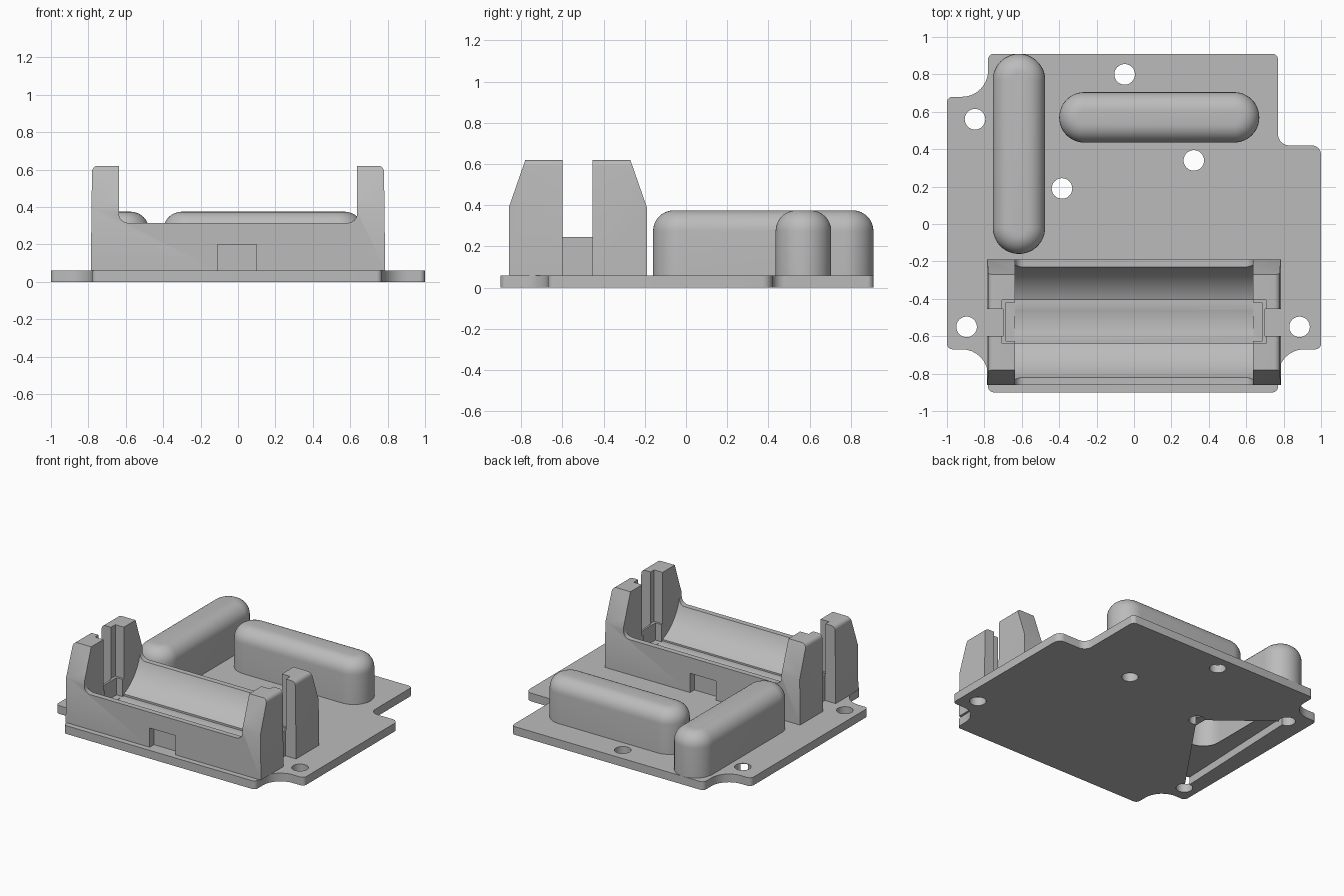
import bpy, bmesh
from math import sin, cos, pi, radians
from mathutils import Vector

if "Cube" in bpy.data.objects:
    bpy.data.objects.remove(bpy.data.objects["Cube"])

grey = bpy.data.materials.new("light_grey")
grey.use_nodes = True
grey.diffuse_color = (0.5, 0.5, 0.5, 1)
grey.node_tree.nodes["Principled BSDF"].inputs["Base Color"].default_value = (0.5, 0.5, 0.5, 1)


def finish(name, bm):
    bmesh.ops.recalc_face_normals(bm, faces=bm.faces)
    mesh = bpy.data.meshes.new(name)
    bm.to_mesh(mesh)
    bm.free()
    mesh.materials.append(grey)
    obj = bpy.data.objects.new(name, mesh)
    bpy.context.collection.objects.link(obj)
    return obj


def prism(name, points, low, high, axis="z"):
    """Extrude a 2D outline along z (x,y), x (y,z) or y (x,z)."""
    place = {"z": lambda a, b, h: (a, b, h), "x": lambda a, b, h: (h, a, b),
             "y": lambda a, b, h: (a, h, b)}[axis]
    bm = bmesh.new()
    ends = [[bm.verts.new(place(a, b, h)) for a, b in points] for h in (low, high)]
    for ring in ends:
        bm.faces.new(ring)
    n = len(points)
    for i in range(n):
        j = (i + 1) % n
        bm.faces.new((ends[0][i], ends[0][j], ends[1][j], ends[1][i]))
    return finish(name, bm)


def box(name, x0, x1, y0, y1, z0, z1):
    return prism(name, [(x0, y0), (x1, y0), (x1, y1), (x0, y1)], z0, z1)


def circle(cx, cy, r, n=48):
    return [(cx + r * cos(2 * pi * i / n), cy + r * sin(2 * pi * i / n)) for i in range(n)]


def rounded(corners, steps=8):
    """Right-angled outline with a fillet radius at every corner."""
    out = []
    for i, (x, y, r) in enumerate(corners):
        p = Vector((x, y))
        a = (Vector(corners[i - 1][:2]) - p).normalized()
        b = (Vector(corners[(i + 1) % len(corners)][:2]) - p).normalized()
        if r == 0:
            out.append((x, y))
            continue
        centre = p + (a + b) * r
        for k in range(steps + 1):
            t = k / steps * pi / 2
            out.append(tuple(centre - b * r * cos(t) - a * r * sin(t)))
    return out


def combine(obj, other, operation="DIFFERENCE", remove=True):
    mod = obj.modifiers.new("cut", "BOOLEAN")
    mod.operation, mod.solver, mod.object = operation, "EXACT", other
    bpy.context.view_layer.objects.active = obj
    bpy.ops.object.modifier_apply(modifier=mod.name)
    if remove:
        bpy.data.objects.remove(other)


def smooth(obj):
    bpy.ops.object.select_all(action="DESELECT")
    obj.select_set(True)
    bpy.context.view_layer.objects.active = obj
    bpy.ops.object.shade_smooth_by_angle(angle=radians(30))


def pill(name, x0, x1, y0, y1, z0, z1, fillet, closed=False):
    """Stadium-shaped cover with a rounded top edge."""
    r = min(x1 - x0, y1 - y0) / 2
    levels = [(0, z0)] + [(fillet * (1 - cos(t)), z1 - fillet * (1 - sin(t)))
                          for t in [k * pi / 16 for k in range(9)]]
    bm = bmesh.new()
    rings = []
    for inset, z in levels:
        pts = rounded([(x0 + inset, y0 + inset, r - inset), (x1 - inset, y0 + inset, r - inset),
                       (x1 - inset, y1 - inset, r - inset), (x0 + inset, y1 - inset, r - inset)], 12)
        rings.append([bm.verts.new((x, y, z)) for x, y in pts])
    for low, high in zip(rings, rings[1:]):
        for i in range(len(low)):
            j = (i + 1) % len(low)
            bm.faces.new((low[i], low[j], high[j], high[i]))
    bm.faces.new(rings[-1])
    if closed:
        bm.faces.new(rings[0])
    bmesh.ops.remove_doubles(bm, verts=bm.verts, dist=0.0002)
    return finish(name, bm)


# Base plate with notched corners
PLATE = 0.06
base = prism("base_plate", rounded([
    (-1, 0.68, 0.03), (-0.78, 0.68, 0.14), (-0.78, 0.91, 0.03), (0.77, 0.91, 0.03),
    (0.77, 0.42, 0.06), (1, 0.42, 0.05), (1, -0.67, 0.03), (0.77, -0.67, 0.14),
    (0.77, -0.9, 0.03), (-0.78, -0.9, 0.03), (-0.78, -0.67, 0.14), (-1, -0.67, 0.03)]), 0, PLATE)

# Triangular opening underneath, reaching into the hollow long cover
opening = [(-0.38, 0.19), (-0.85, 0.56), (-0.895, -0.55)]
combine(base, prism("pocket", opening, -0.1, 0.056))
hollow = pill("hollow", -0.745, -0.485, -0.15, 0.9, -0.1, 0.3, 0.08, True)
combine(hollow, prism("opening", opening, -0.2, 0.5), "INTERSECT")
combine(base, hollow)

# Screw holes
for x, y in [(-0.05, 0.8), (-0.85, 0.56), (-0.385, 0.19), (0.32, 0.34), (-0.895, -0.55), (0.885, -0.55)]:
    combine(base, prism("hole", circle(x, y, 0.055, 32), -0.1, 0.2))
smooth(base)

# Rounded component covers
smooth(pill("side_cover", -0.755, -0.475, -0.16, 0.91, PLATE - 0.003, 0.375, 0.1))
smooth(pill("rear_cover", -0.4, 0.67, 0.435, 0.705, PLATE - 0.003, 0.375, 0.1))

# Cell holder: side profile drawn along x, drafted, with rounded outer top edges
TOP, MID = 0.62, -0.525
holder = prism("cell_holder", [(-0.86, PLATE), (-0.19, PLATE), (-0.19, 0.39), (-0.27, TOP),
                               (-0.78, TOP), (-0.86, 0.39)], -0.787, 0.787, "x")
bm = bmesh.new()
bm.from_mesh(holder.data)
for v in bm.verts:
    v.co.x *= 1 - 0.015 * (v.co.z - PLATE)
edges = [e for e in bm.edges if all(v.co.z > TOP - 0.01 for v in e.verts)
         and abs(e.verts[0].co.x - e.verts[1].co.x) < 0.01]
bmesh.ops.bevel(bm, geom=edges, offset=0.03, segments=5, profile=0.5, affect="EDGES")
bm.to_mesh(holder.data)
bm.free()

# Space between the end posts, round trough and flat trough floor
IN = 0.637
combine(holder, prism("gap", rounded([(-IN, 0.315, 0.05), (IN, 0.315, 0.05), (IN, 0.9, 0), (-IN, 0.9, 0)]),
                      -1, 0, "y"))
combine(holder, prism("trough", circle(MID, 0.425, 0.315, 96), -IN, IN, "x"))
combine(holder, box("floor", -IN, IN, -0.64, -0.405, 0.12, 0.4))

# Contact slots in each end post
for s in (-1, 1):
    def slot(a, b, y0, y1, z):
        combine(holder, box("slot", min(s * a, s * b), max(s * a, s * b), y0, y1, z, 0.9))
    slot(0.6, 0.705, -0.64, -0.405, 0.245)
    slot(0.6, 0.685, -0.625, -0.42, 0.12)
    slot(0.7, 0.9, -0.6, -0.455, PLATE - 0.02)

# Recesses in the long walls
for y in (-0.86, -0.19):
    combine(holder, box("recess", -0.11, 0.1, y - 0.05, y + 0.05, PLATE - 0.02, 0.2))
smooth(holder)
